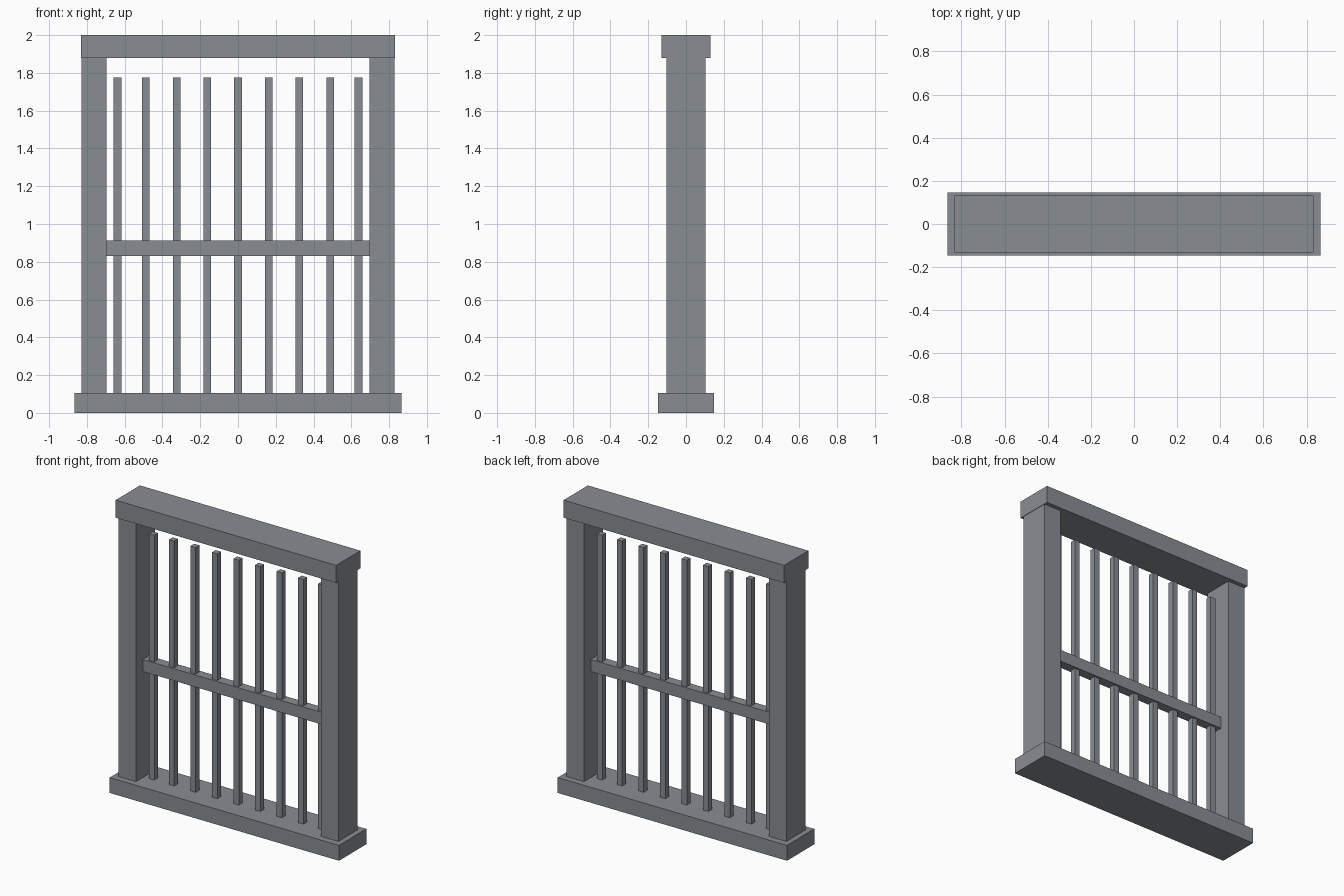
import bpy

if "Cube" in bpy.data.objects:
    bpy.data.objects.remove(bpy.data.objects["Cube"])

grey = bpy.data.materials.new("slate grey")
grey.diffuse_color = (0.25, 0.27, 0.29, 1)
grey.use_nodes = True
grey.node_tree.nodes["Principled BSDF"].inputs["Base Color"].default_value = grey.diffuse_color


def box(name, x, y, z):
    """Box spanning the given (low, high) ranges."""
    verts = [(a, b, c) for a in x for b in y for c in z]
    faces = [(0, 1, 3, 2), (4, 6, 7, 5), (0, 4, 5, 1),
             (2, 3, 7, 6), (0, 2, 6, 4), (1, 5, 7, 3)]
    mesh = bpy.data.meshes.new(name)
    mesh.from_pydata(verts, [], faces)
    mesh.materials.append(grey)
    obj = bpy.data.objects.new(name, mesh)
    bpy.context.collection.objects.link(obj)
    return obj


# Sill, lintel and cross rail
box("base_sill", (-0.865, 0.865), (-0.147, 0.147), (0, 0.105))
box("top_lintel", (-0.832, 0.832), (-0.131, 0.131), (1.88, 2.0))
box("cross_rail", (-0.695, 0.695), (-0.033, 0.033), (0.83, 0.912))

# Side posts
for side, x in (("left", (-0.829, -0.697)), ("right", (0.697, 0.829))):
    box(side + "_post", x, (-0.103, 0.103), (0.105, 1.88))

# Vertical bars, the outer pair set slightly inward
for i in range(-4, 5):
    x = i * 0.1625 if abs(i) < 4 else i * 0.1595
    box(f"bar_{i + 5}", (x - 0.02, x + 0.02), (-0.02, 0.02), (0.105, 1.775))
